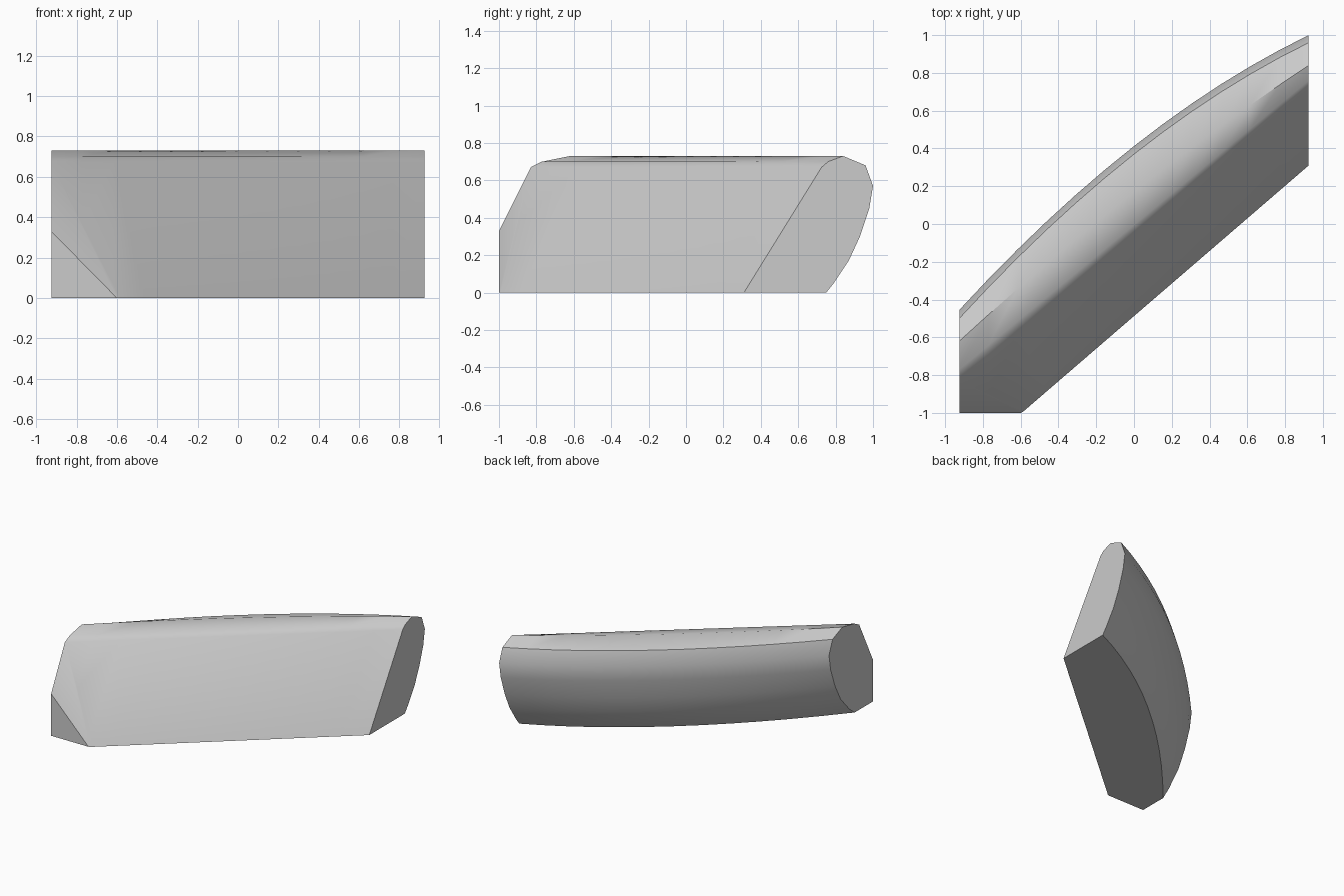
import bpy, bmesh, math
from mathutils import Vector

cube = bpy.data.objects.get("Cube")
if cube:
    bpy.data.objects.remove(cube, do_unlink=True)

HALF = 0.925
STATIONS = 13

# Cross-section: height, depth at the left end, depth at the right end, mid bulge
PROFILE = [
    (0.00, 0.31, -1.285, 0.0),
    (0.67, 0.725, -0.83, 0.0),
    (0.70, 0.76, -0.77, 0.0),
    (0.73, 0.84, -0.62, 0.06),
    (0.68, 0.96, -0.50, 0.14),
    (0.57, 1.00, -0.455, 0.14),
    (0.45, 0.98, -0.475, 0.14),
    (0.30, 0.93, -0.53, 0.15),
    (0.17, 0.87, -0.60, 0.16),
    (0.05, 0.79, -0.71, 0.17),
    (0.00, 0.75, -0.775, 0.17),
]

stone = bpy.data.materials.new("plain grey")
stone.use_nodes = True
grey = (0.6, 0.6, 0.6, 1)
stone.diffuse_color = grey
stone.node_tree.nodes["Principled BSDF"].inputs["Base Color"].default_value = grey


def trim(bm, point, normal):
    """Cut away everything beyond a plane and cap the opening."""
    cut = bmesh.ops.bisect_plane(bm, geom=bm.verts[:] + bm.edges[:] + bm.faces[:],
                                 dist=1e-5, plane_co=point, plane_no=normal,
                                 clear_outer=True)
    bmesh.ops.holes_fill(bm, edges=[e for e in bm.edges if e.is_boundary], sides=0)
    bmesh.ops.recalc_face_normals(bm, faces=bm.faces[:])


# Loft the slanted, bowed body along its length
bm = bmesh.new()
rings = []
for i in range(STATIONS):
    s = 2 * i / (STATIONS - 1) - 1
    t = (s + 1) / 2
    rings.append([bm.verts.new((s * HALF, right + (left - right) * t + bulge * (1 - s * s), z))
                  for z, left, right, bulge in PROFILE])
n = len(PROFILE)
for a, b in zip(rings, rings[1:]):
    for j in range(n):
        k = (j + 1) % n
        bm.faces.new((a[j], a[k], b[k], b[j]))
bm.faces.new(rings[0])
bm.faces.new(rings[-1])
bmesh.ops.recalc_face_normals(bm, faces=bm.faces[:])

# Flat front corner, then the shallow facet beside it
trim(bm, Vector((0, -1, 0)), Vector((0, -1, 0)))
low, side, high = (Vector((-0.6, -1, 0)), Vector((-HALF, -1, 0.33)),
                   Vector((-HALF, -0.84, 0.65)))
normal = (side - low).cross(high - low).normalized()
if normal.y > 0:
    normal.negate()
trim(bm, low, normal)

mesh = bpy.data.meshes.new("curved_block")
bm.to_mesh(mesh)
bm.free()
mesh.materials.append(stone)
block = bpy.data.objects.new("curved_block", mesh)
bpy.context.collection.objects.link(block)

# Smooth the rounded back, keep the cut ends sharp
bpy.ops.object.select_all(action="DESELECT")
block.select_set(True)
bpy.context.view_layer.objects.active = block
bpy.ops.object.shade_smooth_by_angle(angle=math.radians(35))
